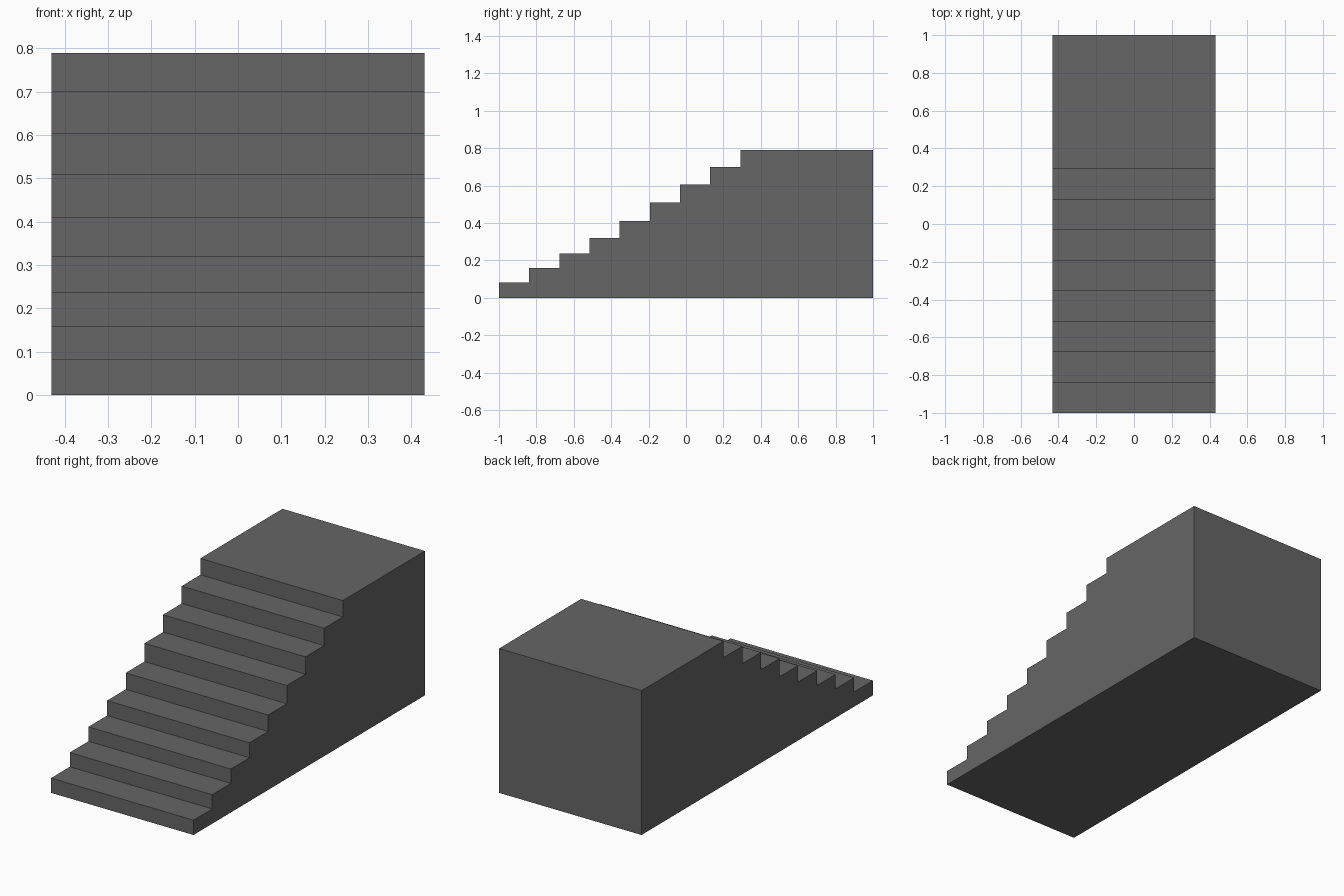
import bpy, bmesh

if "Cube" in bpy.data.objects:
    bpy.data.objects.remove(bpy.data.objects["Cube"])

HALF_WIDTH = 0.431
TREAD = 0.1613
# Top height of each step, front to back; the last one is the landing
HEIGHTS = [0.081, 0.159, 0.238, 0.32, 0.41, 0.51, 0.605, 0.70, 0.79]

# Single grey stone colour
grey = bpy.data.materials.new("grey_stone")
grey.diffuse_color = (0.133, 0.133, 0.133, 1)
grey.use_nodes = True
grey.node_tree.nodes["Principled BSDF"].inputs["Base Color"].default_value = grey.diffuse_color

# Side profile in (y, z): stepped top edge, then down the back wall
profile = [(-1.0, 0.0)]
for i, z in enumerate(HEIGHTS):
    y0 = -1.0 + i * TREAD
    y1 = 1.0 if i == len(HEIGHTS) - 1 else y0 + TREAD
    profile += [(y0, z), (y1, z)]
profile.append((1.0, 0.0))

# Extrude the profile across the width into one solid staircase
bm = bmesh.new()
side = bm.faces.new([bm.verts.new((-HALF_WIDTH, y, z)) for y, z in profile])
ext = bmesh.ops.extrude_face_region(bm, geom=[side], use_keep_orig=True)
moved = [g for g in ext["geom"] if isinstance(g, bmesh.types.BMVert)]
bmesh.ops.translate(bm, verts=moved, vec=(2 * HALF_WIDTH, 0, 0))
bmesh.ops.recalc_face_normals(bm, faces=bm.faces[:])

mesh = bpy.data.meshes.new("staircase")
bm.to_mesh(mesh)
bm.free()
mesh.materials.append(grey)
staircase = bpy.data.objects.new("staircase", mesh)
bpy.context.collection.objects.link(staircase)
